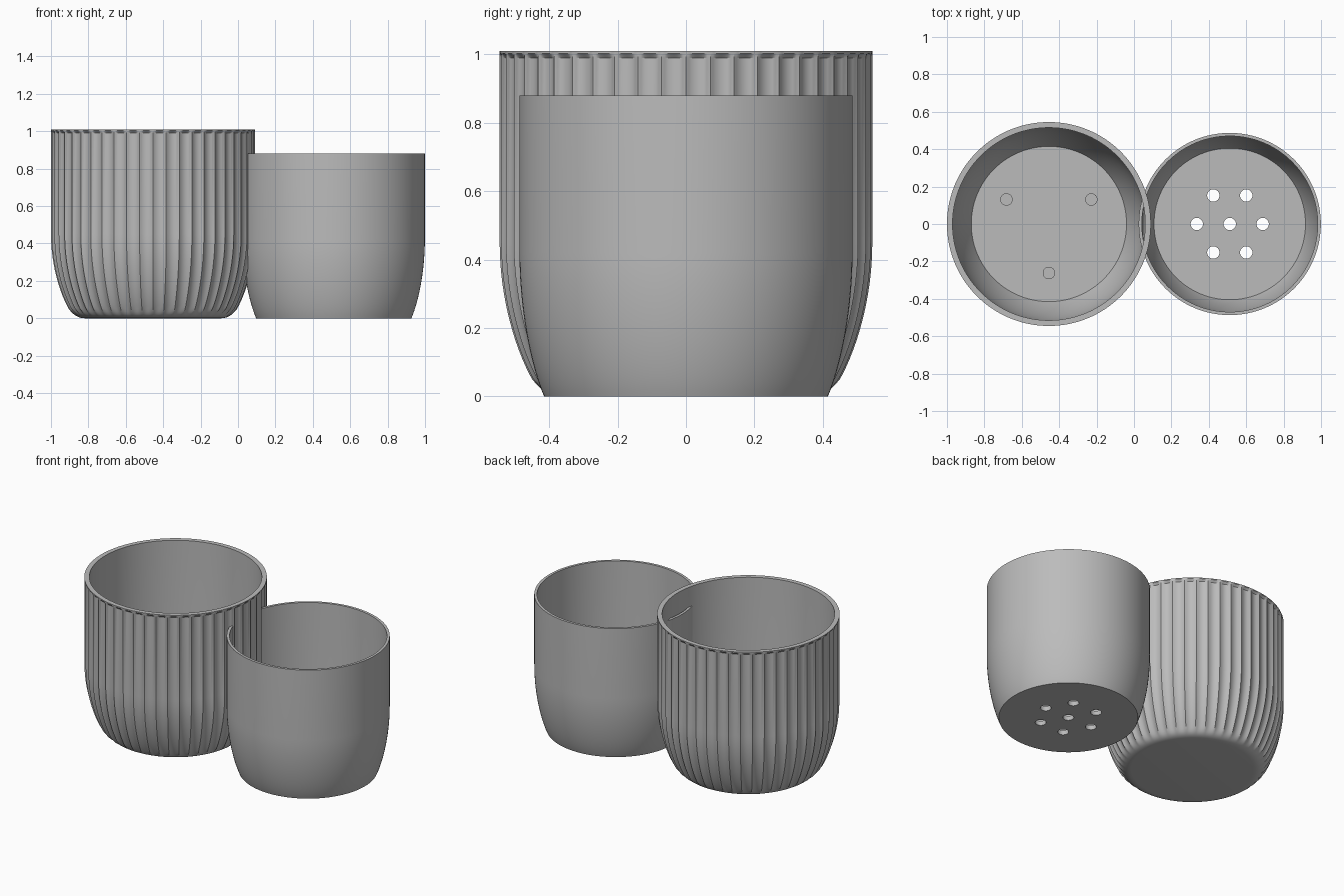
import bpy, bmesh
from math import sin, cos, pi, tau
from mathutils import Vector
from mathutils.geometry import interpolate_bezier

cube = bpy.data.objects.get("Cube")
if cube:
    bpy.data.objects.remove(cube)

grey = bpy.data.materials.new("plain_grey")
grey.use_nodes = True
colour = (0.5, 0.5, 0.5, 1)
grey.diffuse_color = colour
grey.node_tree.nodes["Principled BSDF"].inputs["Base Color"].default_value = colour

FLUTES = 48
STEPS = 8          # segments across one flute
DEPTH = 0.013


def bezier(a, b, c, d, count):
    pts = interpolate_bezier(*[Vector((r, 0, z)) for r, z in (a, b, c, d)], count)
    return [(p.x, p.z) for p in pts]


def finish(name, bm, location):
    mesh = bpy.data.meshes.new(name)
    bmesh.ops.recalc_face_normals(bm, faces=bm.faces)
    bm.to_mesh(mesh)
    bm.free()
    mesh.materials.append(grey)
    ob = bpy.data.objects.new(name, mesh)
    ob.location = location
    bpy.context.collection.objects.link(ob)
    return ob


def smooth(ob):
    bpy.ops.object.select_all(action='DESELECT')
    ob.select_set(True)
    bpy.context.view_layer.objects.active = ob
    bpy.ops.object.shade_smooth_by_angle(angle=pi / 6)


def lathe(name, profile, segments, location):
    """Closed vessel from (radius, height, flute amount) rings, base to floor."""
    bm = bmesh.new()
    rings = []
    for r, z, flute in profile:
        ring = []
        for i in range(segments):
            u = (i % STEPS) / STEPS
            rad = r - flute * DEPTH * 4 * u * (1 - u)
            a = tau * i / segments
            ring.append(bm.verts.new((rad * cos(a), rad * sin(a), z)))
        rings.append(ring)
    for low, high in zip(rings, rings[1:]):
        for i in range(segments):
            j = (i + 1) % segments
            bm.faces.new((low[i], low[j], high[j], high[i]))
    bm.faces.new(rings[0])
    bm.faces.new(rings[-1])
    return finish(name, bm, location)


def discs(name, centres, radius, z0, z1, location):
    """Several upright cylinders in one object."""
    bm = bmesh.new()
    for x, y in centres:
        made = bmesh.ops.create_cone(bm, cap_ends=True, segments=32,
                                     radius1=radius, radius2=radius, depth=z1 - z0)
        bmesh.ops.translate(bm, verts=made["verts"], vec=(x, y, (z0 + z1) / 2))
    return finish(name, bm, location)


def polar(radius, count, start=0.0):
    return [(radius * cos(start + tau * i / count), radius * sin(start + tau * i / count))
            for i in range(count)]


# Fluted outer pot: plain rounded foot, fluted body, plain rim
outer_at = (-0.455, 0, 0)
foot = bezier((0.365, 0), (0.4, 0), (0.425, 0.018), (0.45, 0.05), 7)
body = bezier((0.45, 0.05), (0.49, 0.12), (0.545, 0.27), (0.545, 0.45), 14)
wall = bezier((0.415, 0.045), (0.46, 0.13), (0.515, 0.27), (0.515, 0.45), 14)
profile = [(r, z, min(1, max(0, (z - 0.012) / 0.038))) for r, z in foot + body[1:]]
profile += [(0.545, 0.99, 1), (0.545, 1.003, 0), (0.545, 1.01, 0), (0.515, 1.01, 0)]
profile += [(r, z, 0) for r, z in reversed(wall)]
smooth(lathe("fluted_outer_pot", profile, FLUTES * STEPS, outer_at))

# Three studs on the floor of the outer pot
smooth(discs("floor_studs", polar(0.262, 3, -pi / 2), 0.033, 0.03, 0.08, outer_at))

# Smooth inner pot
inner_at = (0.512, 0, 0)
side = bezier((0.415, 0), (0.45, 0.08), (0.487, 0.24), (0.487, 0.42), 16)
lining = bezier((0.405, 0.03), (0.435, 0.1), (0.47, 0.25), (0.47, 0.42), 16)
profile = [(r, z, 0) for r, z in side + [(0.487, 0.88), (0.47, 0.88)] + lining[::-1]]
inner_pot = lathe("inner_pot", profile, 128, inner_at)

# Drainage holes cut through its floor
cutter = discs("drain_cutter", [(0, 0)] + polar(0.176, 6), 0.033, -0.05, 0.08, inner_at)
cutter.hide_render = True
mod = inner_pot.modifiers.new("drain_holes", 'BOOLEAN')
mod.operation = 'DIFFERENCE'
mod.solver = 'EXACT'
mod.object = cutter
bpy.context.view_layer.objects.active = inner_pot
bpy.ops.object.modifier_apply(modifier=mod.name)
bpy.data.objects.remove(cutter)
smooth(inner_pot)
